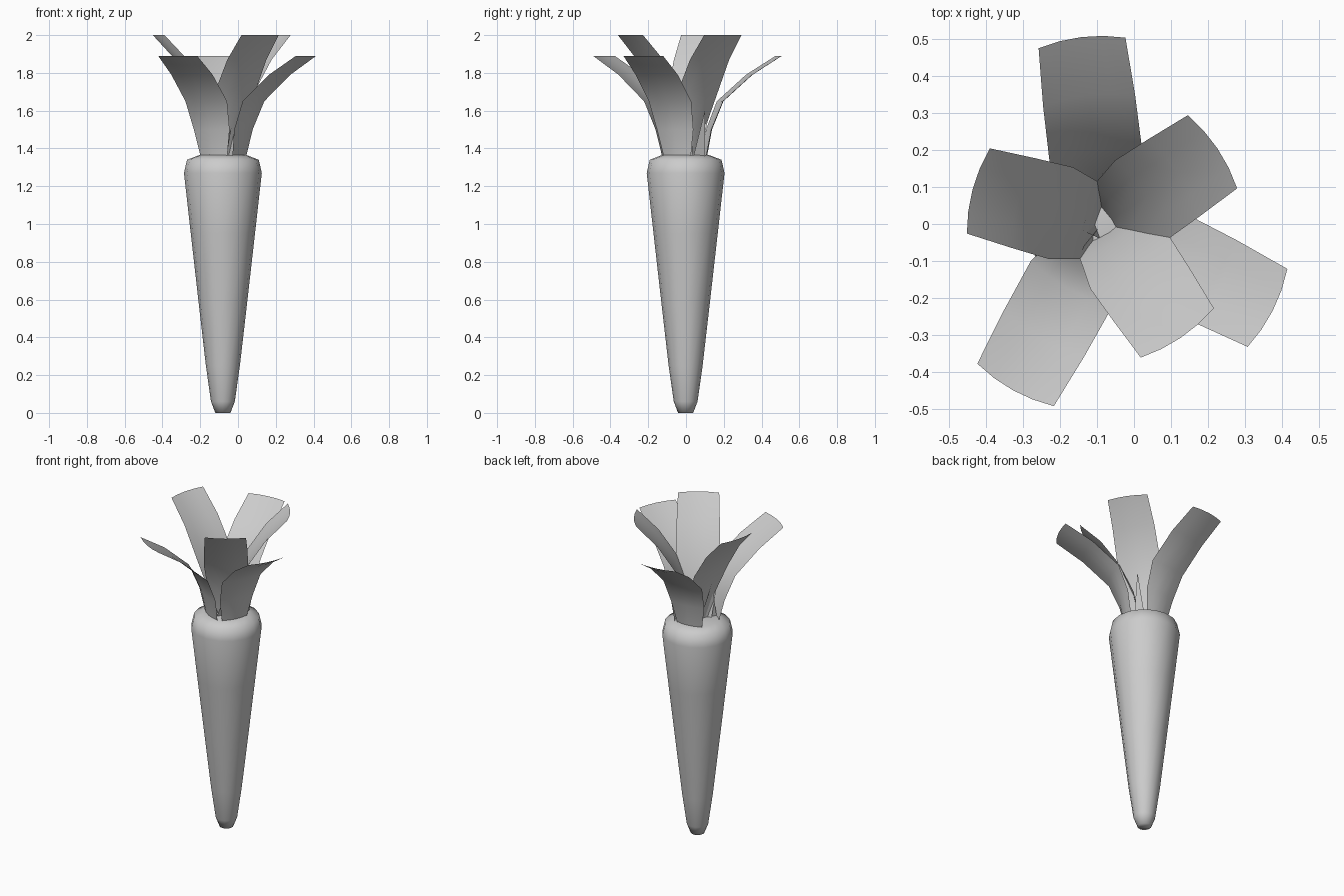
import bpy, bmesh
from math import sin, cos, radians, pi

if "Cube" in bpy.data.objects:
    bpy.data.objects.remove(bpy.data.objects["Cube"])

CX, CY = -0.08, -0.002   # axis of the root


def make_object(name, verts, faces, smooth=True):
    mesh = bpy.data.meshes.new(name)
    mesh.from_pydata(verts, [], faces)
    mesh.update()
    for p in mesh.polygons:
        p.use_smooth = smooth
    ob = bpy.data.objects.new(name, mesh)
    bpy.context.collection.objects.link(ob)
    return ob


def lathe(name, profile, n):
    verts = [(CX + r * cos(2 * pi * i / n), CY + r * sin(2 * pi * i / n), z)
             for r, z in profile for i in range(n)]
    faces = [(k * n + i, k * n + (i + 1) % n, (k + 1) * n + (i + 1) % n, (k + 1) * n + i)
             for k in range(len(profile) - 1) for i in range(n)]
    last = (len(profile) - 1) * n
    faces += [tuple(reversed(range(n))), tuple(range(last, last + n))]
    return make_object(name, verts, faces)


def leaf(name, angle, profile):
    # bent strip: rows of (radius, height, half width), middle bulging outwards
    a = radians(angle)
    verts, faces, cols = [], [], 4
    for r, z, w in profile:
        for c in range(cols + 1):
            t = 2 * c / cols - 1
            rr = r + 0.016 * (0.5 - t * t)
            verts.append((CX + rr * cos(a) - t * w * sin(a),
                          CY + rr * sin(a) + t * w * cos(a), z))
    for k in range(len(profile) - 1):
        for c in range(cols):
            i = k * (cols + 1) + c
            faces.append((i, i + 1, i + cols + 2, i + cols + 1))
    return make_object(name, verts, faces)


# Tapered root with rounded shoulder and tip
lathe("carrot_root", [(0.04, 0.0), (0.063, 0.06), (0.09, 0.25), (0.128, 0.58),
                      (0.17, 0.95), (0.206, 1.27), (0.19, 1.34), (0.125, 1.365)], 16)

# Outer, lower leaves
outer = [(0.105, 1.355, 0.08), (0.13, 1.5, 0.108), (0.19, 1.65, 0.126),
         (0.345, 1.79, 0.125), (0.502, 1.89, 0.118)]
for i, ang in enumerate((97, 241, -27)):
    leaf(f"outer_leaf_{i + 1}", ang, outer)

# Inner, taller leaves
inner = [(0.015, 1.355, 0.08), (0.045, 1.52, 0.105), (0.13, 1.71, 0.128),
         (0.235, 1.87, 0.125), (0.36, 2.0, 0.119)]
for i, ang in enumerate((34, 165, -56)):
    leaf(f"inner_leaf_{i + 1}", ang, inner)

# Small pointed shoots: two base points and a tip
shoots = [((-0.15, -0.095), (-0.095, -0.01), (-0.135, -0.058, 1.61)),
          ((-0.12, 0.04), (-0.09, -0.04), (-0.18, 0.0, 1.61)),
          ((-0.09, -0.09), (-0.06, -0.03), (-0.035, -0.07, 1.51)),
          ((0.03, 0.04), (0.01, 0.1), (0.058, 0.10, 1.6))]
for i, (p, q, tip) in enumerate(shoots):
    make_object(f"shoot_{i + 1}", [(*p, 1.36), (*q, 1.36), tip], [(0, 1, 2)], False)
